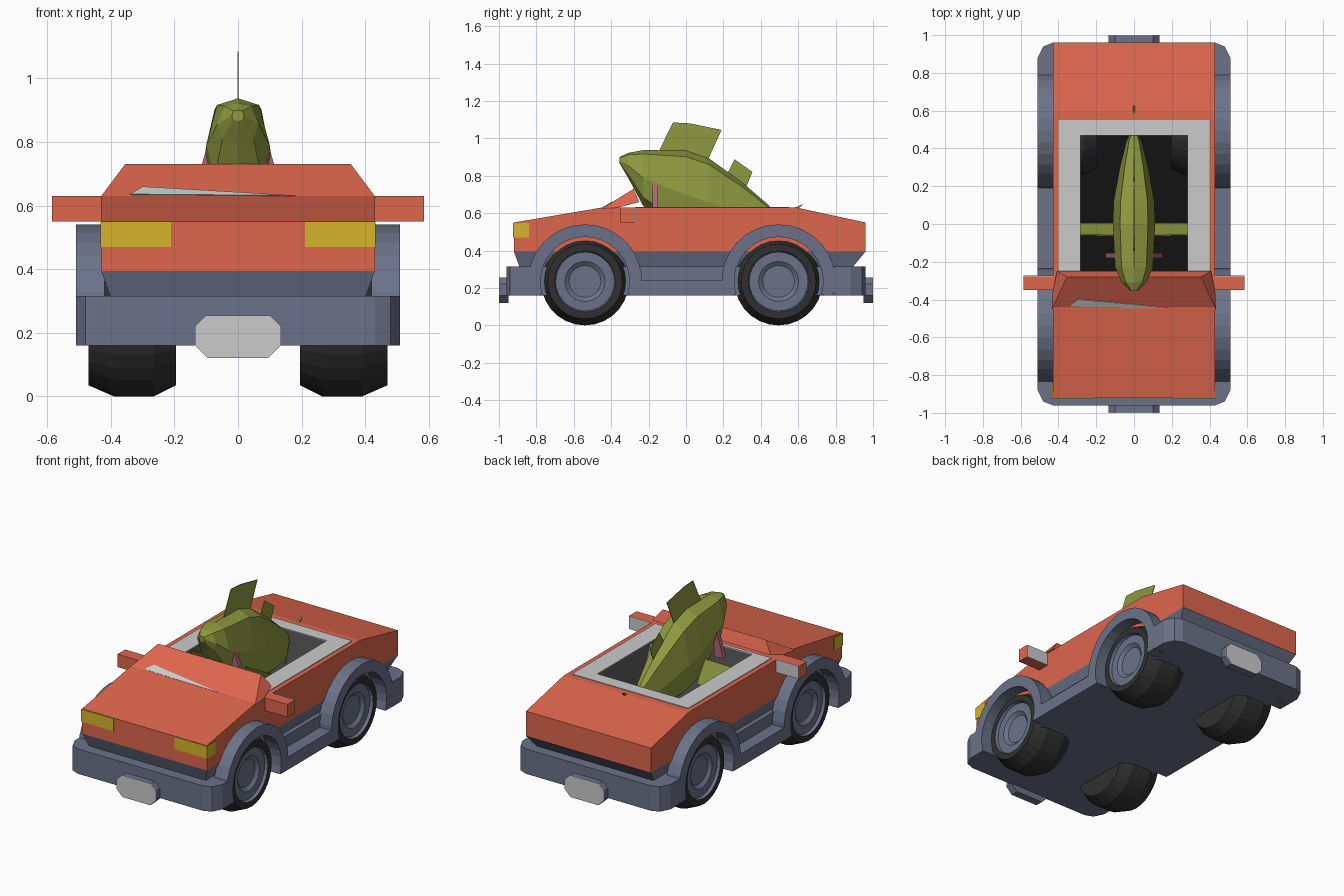
import bpy, bmesh, math
from mathutils import Vector

if "Cube" in bpy.data.objects:
    bpy.data.objects.remove(bpy.data.objects["Cube"])


def material(name, r, g, b):
    m = bpy.data.materials.new(name)
    m.diffuse_color = (r, g, b, 1)
    m.use_nodes = True
    m.node_tree.nodes["Principled BSDF"].inputs["Base Color"].default_value = m.diffuse_color
    return m


RED = material("coral red", .73, .133, .073)
BLUE = material("slate blue", .147, .171, .25)
RUBBER = material("rubber", .03, .03, .031)
GREY = material("light grey", .6, .6, .6)
YELLOW = material("lamp yellow", .68, .456, .025)
OLIVE = material("olive", .27, .32, .05)
PINK = material("dusty pink", .43, .13, .17)
BLACK = material("black", .006, .006, .006)
DARK = material("dark grey", .11, .11, .11)


def finish(name, bm, *mats):
    me = bpy.data.meshes.new(name)
    bm.to_mesh(me)
    bm.free()
    for m in mats:
        me.materials.append(m)
    ob = bpy.data.objects.new(name, me)
    bpy.context.collection.objects.link(ob)
    return ob


def loft(name, rings, mat):
    """Skin a list of equal rings and cap both ends."""
    bm = bmesh.new()
    vs = [[bm.verts.new(p) for p in ring] for ring in rings]
    n = len(vs[0])
    for a, b in zip(vs, vs[1:]):
        for i in range(n):
            j = (i + 1) % n
            bm.faces.new((a[i], a[j], b[j], b[i]))
    bm.faces.new(vs[0])
    bm.faces.new(vs[-1])
    bmesh.ops.recalc_face_normals(bm, faces=bm.faces)
    return finish(name, bm, mat)


def prism(name, pts, axis, a, b, mat):
    """Extrude a 2D outline along x, y or z from a to b."""
    put = {'x': lambda p, t: (t, p[0], p[1]),
           'y': lambda p, t: (p[0], t, p[1]),
           'z': lambda p, t: (p[0], p[1], t)}[axis]
    return loft(name, [[put(p, t) for p in pts] for t in (a, b)], mat)


def rect(a, b, c, d):
    return [(a, c), (b, c), (b, d), (a, d)]


def box(name, x0, x1, y0, y1, z0, z1, mat):
    return prism(name, rect(x0, x1, y0, y1), 'z', z0, z1, mat)


def both(a, b):
    """x ranges for the right and left side."""
    return (("right", a, b), ("left", -b, -a))


# chassis slab, tapered lower body and red upper body
chassis = box("chassis", -.43, .43, -.9, .9, .16, .315, BLUE)
lower = loft("lower_body", [[(x, y, .31) for x, y in rect(-.4, .4, -.89, .89)],
                            [(x, y, .395) for x, y in rect(-.43, .43, -.92, .96)]], BLUE)
upper = prism("upper_body", [(-.92, .395), (-.92, .55), (-.45, .63), (.59, .63), (.96, .55), (.96, .395)],
              'x', -.43, .43, RED)

# cut the cabin opening
cutter = box("cabin_cutter", -.285, .285, -.25, .47, .195, .8, BLACK)
cutter.hide_render = True
for ob in (chassis, lower, upper):
    mod = ob.modifiers.new("cabin", 'BOOLEAN')
    mod.operation, mod.object, mod.solver = 'DIFFERENCE', cutter, 'EXACT'
    bpy.context.view_layer.objects.active = ob
    bpy.ops.object.modifier_apply(modifier=mod.name)
bpy.data.objects.remove(cutter)

# cabin liner, open at the top
liner = box("cabin_liner", -.283, .283, -.248, .468, .2, .63, DARK)
bm = bmesh.new()
bm.from_mesh(liner.data)
bmesh.ops.delete(bm, geom=[f for f in bm.faces if f.normal.z > .9], context='FACES_ONLY')
for f in bm.faces:
    f.material_index = 1 if f.normal.z < -.9 else 0
bmesh.ops.reverse_faces(bm, faces=bm.faces)
bm.to_mesh(liner.data)
bm.free()
liner.data.materials.append(BLACK)

# grey trim around the cabin
box("cabin_trim_front", -.4, .4, -.27, -.248, .628, .634, GREY)
box("cabin_trim_back", -.4, .4, .468, .55, .628, .634, GREY)
for side, a, b in both(.283, .4):
    box("cabin_trim_" + side, a, b, -.248, .468, .628, .634, GREY)

# windscreen wedge with a pale glint
shield = [(-.45, .625), (-.28, .73), (-.25, .66), (-.36, .63)]
loft("windscreen", [[(s * (.43 - (z - .63) * .75), y, z) for y, z in shield] for s in (-1, 1)], RED)


def on_glass(x, z, off):
    return (x, -.45 + (z - .625) * 1.62 - off, z + off)


glint = [(-.34, .634), (.18, .63), (-.3, .658)]
loft("windscreen_glint", [[on_glass(x, z, o) for x, z in glint] for o in (-.002, .002)], GREY)

# bumpers with chamfered corners, and number plates
for end, s in (("front", -1), ("back", 1)):
    plan = [(-.51, .79), (-.51, .88), (-.48, .94), (-.43, .96), (.43, .96), (.48, .94), (.51, .88), (.51, .79)]
    prism(end + "_bumper", [(x, y * s) for x, y in plan], 'z', .16, .315, BLUE)
    octagon = [(-.135, .16), (-.095, .12), (.095, .12), (.135, .16),
               (.135, .22), (.1, .255), (-.1, .255), (-.135, .22)]
    prism(end + "_plate_holder", octagon, 'y', s * .95, s * .996, BLUE)
    prism(end + "_plate", octagon, 'y', s * .996, s, GREY)

# wheel profile as (x, radius); faces inside radius .165 are the hub
profile = [(.195, .2), (.265, .235), (.39, .235), (.47, .2), (.47, .163), (.452, .157),
           (.452, .107), (.435, .085), (.435, .001)]


def wheel(name, s, cy):
    bm = bmesh.new()
    n = 28
    rings = [[bm.verts.new((s * x, cy + r * math.cos(2 * math.pi * i / n),
                            .235 + r * math.sin(2 * math.pi * i / n))) for i in range(n)]
             for x, r in profile]
    for k, (a, b) in enumerate(zip(rings, rings[1:])):
        for i in range(n):
            j = (i + 1) % n
            bm.faces.new((a[i], a[j], b[j], b[i])).material_index = int(k > 3)
    bm.faces.new(rings[0])
    bm.faces.new(rings[-1]).material_index = 1
    bmesh.ops.recalc_face_normals(bm, faces=bm.faces)
    finish(name, bm, RUBBER, BLUE)


# wheels, arches, sills, mirrors and headlights on each side
for side, s in (("right", 1), ("left", -1)):
    for end, cy in (("front", -.54), ("back", .495)):
        wheel(f"{end}_wheel_{side}", s, cy)
        rings = []
        for i in range(19):
            t = math.radians(-18 + 12 * i)
            rings.append([(s * x, cy + r * math.cos(t), max(.16, .235 + r * math.sin(t)))
                          for x, r in ((.42, .238), (.51, .238), (.51, .305), (.42, .305))])
        loft(f"{end}_arch_{side}", rings, BLUE)
for side, a, b in both(.42, .51):
    box("sill_" + side, a, b, -.29, .245, .16, .24, BLUE)
for side, a, b in both(.42, .585):
    box("mirror_" + side, a, b, -.35, -.278, .55, .63, RED)
    box("mirror_glass_" + side, a, b, -.278, -.273, .55, .63, GREY)
for side, a, b in both(.21, .433):
    box("headlight_" + side, a, b, -.924, -.84, .47, .548, YELLOW)

# fish driver: stations of (y, top, bottom, half width)
stations = [(-.355, .9, .865, .02), (-.31, .922, .79, .065), (-.23, .937, .64, .1), (0, .935, .46, .112),
            (.12, .895, .42, .108), (.3, .765, .42, .075), (.44, .645, .45, .04), (.47, .61, .5, .025)]
section = [(0, 1), (.66, .93), (1, .5), (.75, .15), (0, 0), (-.75, .15), (-1, .5), (-.66, .93)]
loft("fish_body", [[(u * w, y, lo + v * (hi - lo)) for u, v in section]
                   for y, hi, lo, w in stations], OLIVE)
prism("dorsal_fin", [(-.15, .92), (-.07, 1.085), (.02, 1.08), (.19, 1.045), (.115, .88)],
      'x', -.002, .002, OLIVE)
prism("rear_fin", [(.22, .81), (.26, .888), (.355, .82), (.32, .735)], 'x', -.002, .002, OLIVE)
prism("tail_fin", [(.44, .57), (.625, .648), (.58, .6), (.455, .42)], 'x', -.006, .006, OLIVE)

# side fins and gill strips
for side, s in (("right", 1), ("left", -1)):
    loft("side_fin_" + side, [[(s * .08, -.065 + o, .625), (s * .285, -.06 + o, .625),
                               (s * .295, o, .49), (s * .08, o, .49)] for o in (0, .006)], OLIVE)
    prism("gill_" + side, [(s * .085, .765), (s * .103, .765), (s * .15, .61), (s * .085, .6)],
          'y', -.18, -.153, PINK)
